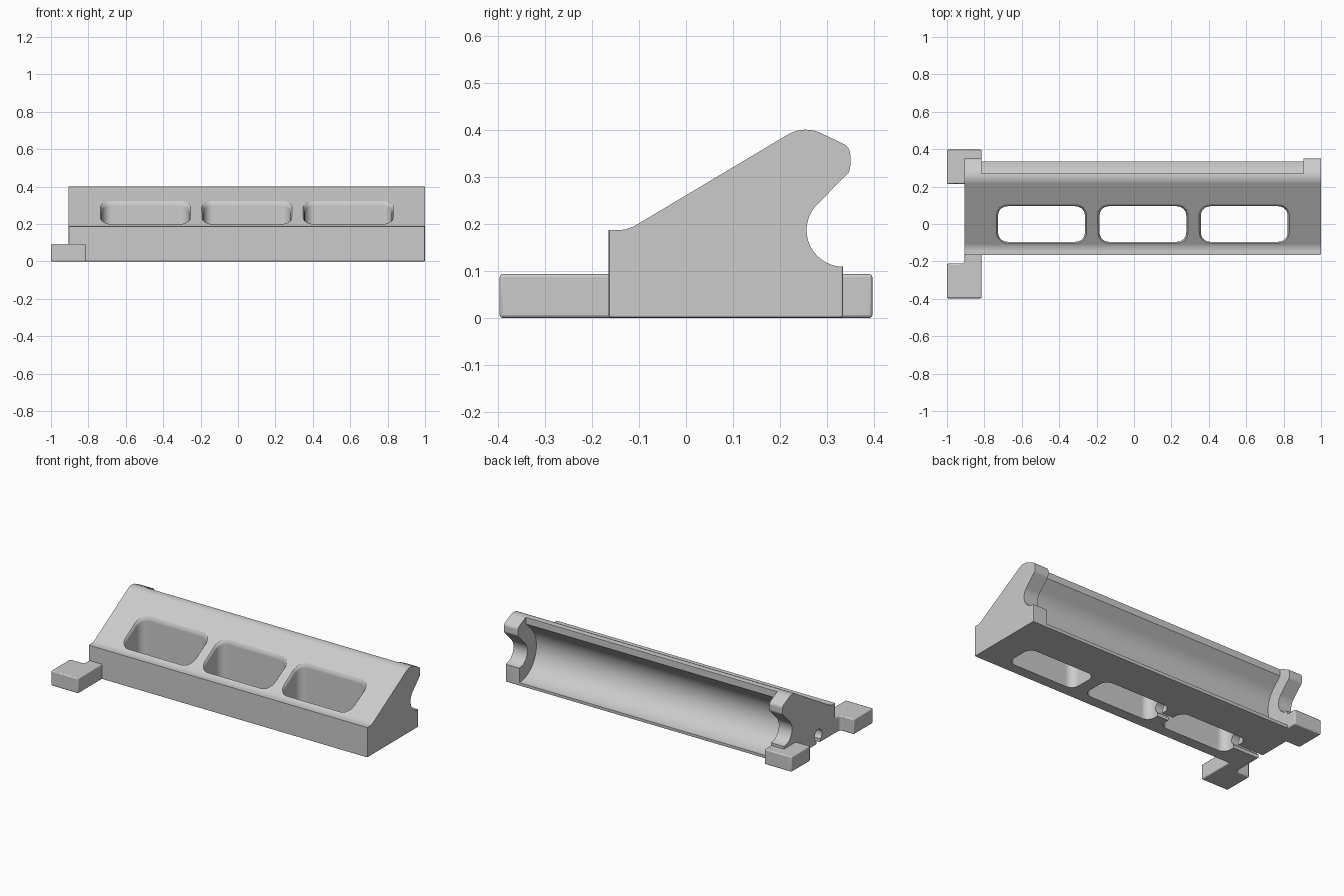
import bpy, bmesh
from math import sin, cos, radians
from mathutils import Vector

cube = bpy.data.objects.get("Cube")
if cube:
    bpy.data.objects.remove(cube)

grey = bpy.data.materials.new("matte grey")
grey.use_nodes = True
COLOUR = (0.6, 0.6, 0.6, 1)
grey.diffuse_color = COLOUR
grey.node_tree.nodes["Principled BSDF"].inputs["Base Color"].default_value = COLOUR


def arc(cx, cy, r, a0, a1, n):
    """Points on an arc, angles in degrees."""
    angles = [radians(a0 + (a1 - a0) * i / n) for i in range(n + 1)]
    return [(cx + r * cos(a), cy + r * sin(a)) for a in angles]


def loft(name, rings):
    """Closed solid through equal-sized rings of points."""
    bm = bmesh.new()
    loops = [[bm.verts.new(p) for p in ring] for ring in rings]
    n = len(loops[0])
    for a, b in zip(loops, loops[1:]):
        for i in range(n):
            j = (i + 1) % n
            bm.faces.new((a[i], a[j], b[j], b[i]))
    bm.faces.new(loops[0])
    bm.faces.new(loops[-1])
    bmesh.ops.recalc_face_normals(bm, faces=bm.faces)
    mesh = bpy.data.meshes.new(name)
    bm.to_mesh(mesh)
    bm.free()
    mesh.materials.append(grey)
    obj = bpy.data.objects.new(name, mesh)
    bpy.context.collection.objects.link(obj)
    return obj


def along_x(name, profile, x0, x1):
    return loft(name, [[(x, y, z) for y, z in profile] for x in (x0, x1)])


def activate(obj):
    bpy.ops.object.select_all(action='DESELECT')
    obj.select_set(True)
    bpy.context.view_layer.objects.active = obj


def cut(obj, cutter):
    cutter.hide_render = True
    mod = obj.modifiers.new("cut", 'BOOLEAN')
    mod.operation, mod.solver, mod.object = 'DIFFERENCE', 'EXACT', cutter
    activate(obj)
    bpy.ops.object.modifier_apply(modifier=mod.name)
    bpy.data.objects.remove(cutter)


def finish(obj):
    activate(obj)
    bpy.ops.object.shade_smooth_by_angle(angle=radians(30))
    obj.modifiers.new("normals", 'WEIGHTED_NORMAL').keep_sharp = True


LEFT, RIGHT = -0.905, 1.0
MID = (LEFT + RIGHT) / 2
BACK, AXIS_Z = 0.335, 0.187

# Wedge body with a hooked back edge
profile = [(-0.165, 0), (BACK, 0)]
profile += arc(BACK, AXIS_Z, 0.078, 270, 135, 20)
profile += arc(0.325, 0.323, 0.025, -45, 0, 4)
profile += arc(0.325, 0.348, 0.025, 0, 62, 5)
profile += arc(0.255, 0.326, 0.075, 62, 120.3, 8)
profile += arc(-0.145, 0.262, 0.075, -59.7, -90, 6)
profile += [(-0.165, 0.187)]
body = along_x("wedge_body", profile, LEFT, RIGHT)

# Soften the bottom edges and upright corners
bm = bmesh.new()
bm.from_mesh(body.data)
edges = []
for e in bm.edges:
    a, b = e.verts
    at_bottom = a.co.z < 0.001 and b.co.z < 0.001
    upright = abs(a.co.y - b.co.y) < 0.001 and min(a.co.z, b.co.z) < 0.001
    if at_bottom or upright:
        edges.append(e)
bmesh.ops.bevel(bm, geom=edges, offset=0.006, segments=2, profile=0.5, affect='EDGES')
bm.to_mesh(body.data)
bm.free()

# Deep trough between the two end hooks
trough = arc(BACK, AXIS_Z, 0.167, 270, 135, 32)
trough += [(0.27, 0.358), (0.27, 0.6), (0.6, 0.6), (0.6, 0.02)]
cut(body, along_x("trough_cutter", trough, -0.815, 0.905))


# Three windows with flared rims following the slope
def rounded_rect(cx, hx, hy, r):
    pts = []
    for sx, sy, start in ((1, 1, 0), (-1, 1, 90), (-1, -1, 180), (1, -1, 270)):
        pts += arc(cx + sx * (hx - r), sy * (hy - r), r, start, start + 90, 8)
    return pts


def slope(y):
    return 0.264 + 0.585 * y


for i in (-1, 0, 1):
    cx = MID + i * 0.542
    rings = [[(x, y, -0.1) for x, y in rounded_rect(cx, 0.232, 0.095, 0.05)]]
    for grow, dz in ((0, -0.024), (0.003, -0.012), (0.009, -0.003), (0.014, 0.001), (0.014, 0.2)):
        outline = rounded_rect(cx, 0.232 + grow, 0.095 + grow, 0.05 + grow)
        rings.append([(x, y, slope(y) + dz) for x, y in outline])
    cut(body, loft("window_cutter", rings))

# Cable channel from the left end to the middle window, open below
keyhole = [(-0.02, -0.05)] + [(0.02, -0.05)] + arc(0, 0.052, 0.036, -56, 236, 24)
cut(body, along_x("channel_cutter", keyhole, -1.2, MID))
finish(body)

# Feet: a square pad behind, and a necked pad in front
pads = {
    "back_foot": [(-1, 0.215), (-0.815, 0.215), (-0.815, 0.397), (-1, 0.397)],
    "front_foot": [(-1, -0.397), (-0.815, -0.397), (-0.815, -0.15), (LEFT, -0.15)]
    + arc(LEFT - 0.02, -0.192, 0.02, 0, -90, 5) + [(-1, -0.212)],
}
for name, outline in pads.items():
    foot = loft(name, [[(x, y, z) for x, y in outline] for z in (0, 0.093)])
    bevel = foot.modifiers.new("soft edges", 'BEVEL')
    bevel.width, bevel.segments = 0.006, 2
    finish(foot)
